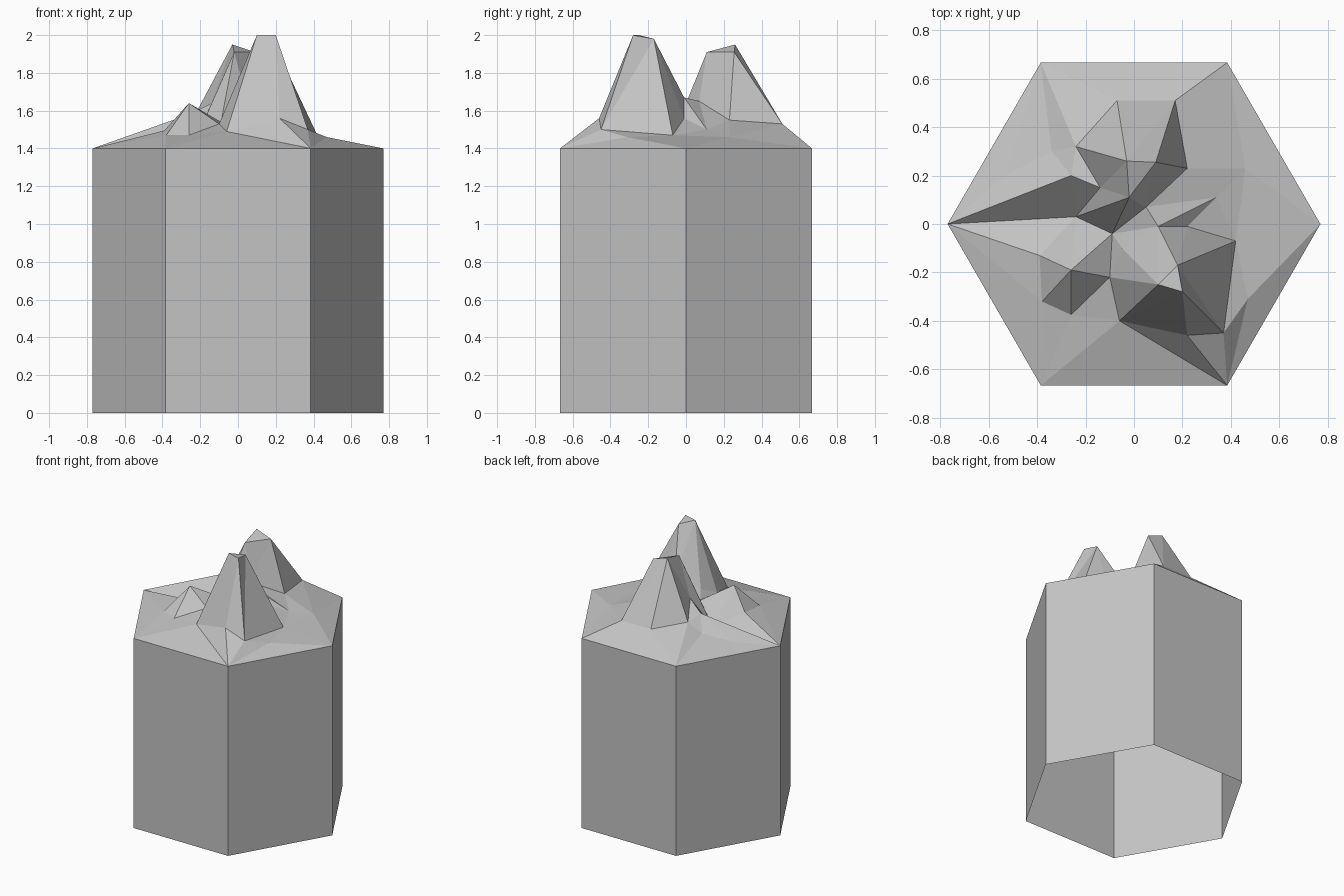
import bpy
import bmesh
from math import cos, sin, pi
from mathutils import Vector
from mathutils.geometry import delaunay_2d_cdt

RADIUS = 0.77
RIM_HEIGHT = 1.4

cube = bpy.data.objects.get("Cube")
if cube:
    bpy.data.objects.remove(cube)

# One stone grey material
stone = bpy.data.materials.new("stone grey")
stone.use_nodes = True
grey = (0.55, 0.55, 0.55, 1)
stone.diffuse_color = grey
stone.node_tree.nodes["Principled BSDF"].inputs["Base Color"].default_value = grey

# Hexagonal rim of the column, anticlockwise from +x
rim_names = ["rim_east", "rim_back_east", "rim_back_west",
             "rim_west", "rim_front_west", "rim_front_east"]
points = {}
for i, name in enumerate(rim_names):
    angle = i * pi / 3
    points[name] = (RADIUS * cos(angle), RADIUS * sin(angle), RIM_HEIGHT)

# Front peak: summit and foot
points.update(
    front_top_w=(0.1, -0.25, 2), front_top_s=(0.2, -0.28, 2),
    front_top_n=(0.18, -0.17, 1.98),
    front_foot_w=(-0.06, -0.4, 1.49), front_foot_s=(0.22, -0.46, 1.56),
    front_foot_e=(0.37, -0.45, 1.5), front_foot_ne=(0.42, -0.07, 1.47),
    saddle_e=(0.22, -0.01, 1.56), saddle=(0.1, -0.01, 1.67),
    valley_s=(-0.05, -0.1, 1.59), valley_w=(-0.1, -0.22, 1.53),
    valley=(-0.09, -0.04, 1.54))

# Back peak: summit and foot
points.update(
    back_top_n=(-0.03, 0.26, 1.95), back_top_e=(0.09, 0.255, 1.91),
    back_top_s=(-0.02, 0.11, 1.91),
    back_foot_nw=(-0.07, 0.51, 1.53), back_foot_ne=(0.17, 0.51, 1.53),
    back_foot_e=(0.22, 0.23, 1.55), back_foot_s=(0.05, 0.07, 1.65),
    shoulder=(-0.14, 0.15, 1.64), back_foot_w=(-0.24, 0.32, 1.555),
    ridge_w=(-0.26, 0.2, 1.58), hollow_w=(-0.24, 0.03, 1.41))

# Small side peak and the low ground
points.update(
    small_top=(-0.26, -0.19, 1.64), small_foot_n=(-0.39, -0.13, 1.495),
    small_foot_w=(-0.38, -0.32, 1.47), small_foot_s=(-0.26, -0.375, 1.47),
    spur_e=(0.34, 0.11, 1.5), ground_ne=(0.46, 0.23, 1.46),
    ground_se=(0.47, -0.31, 1.46), ground_w=(-0.53, 0.2, 1.44),
    ground_nw=(-0.34, 0.3, 1.49))

# Creases, each a chain of points joined by edges
creases = [
    "front_top_w front_top_s front_top_n front_top_w",
    "front_foot_w front_top_w valley_w front_foot_w",
    "front_foot_w front_top_s front_foot_s front_foot_w rim_front_east front_foot_s",
    "front_top_s front_foot_e front_top_n front_foot_ne front_foot_e front_foot_s",
    "front_foot_e rim_front_east",
    "front_top_w valley_s saddle front_top_w",
    "saddle front_top_n saddle_e saddle spur_e saddle_e front_foot_ne spur_e",
    "valley_w valley_s valley saddle back_foot_s valley",
    "back_foot_s spur_e back_foot_e",
    "valley_w small_top valley hollow_w rim_west small_foot_n small_top",
    "small_foot_n small_foot_w small_top small_foot_s small_foot_w",
    "small_foot_s valley_w",
    "back_top_n back_top_e back_top_s back_top_n",
    "back_foot_nw back_top_n back_foot_w back_foot_nw back_foot_ne",
    "back_top_n back_foot_ne back_top_e back_foot_e back_foot_ne",
    "back_foot_e back_foot_s back_top_e",
    "back_foot_s back_top_s valley",
    "back_top_s shoulder back_top_n",
    "back_top_s hollow_w shoulder ridge_w hollow_w",
    "shoulder back_foot_w ridge_w rim_west",
    "back_foot_w ground_nw ridge_w",
    " ".join(rim_names + rim_names[:1]),
]
names = list(points)
edges = set()
for crease in creases:
    chain = [names.index(n) for n in crease.split()]
    edges.update(tuple(sorted(pair)) for pair in zip(chain, chain[1:]))

# Triangulate the ground plan, then lift each point to its height
plan = [Vector(points[n][:2]) for n in names]
flat, _, triangles, sources, _, _ = delaunay_2d_cdt(
    plan, sorted(edges), [], 0, 0.0001)


def height(co, source):
    """Height of a plan point, blended from its neighbours if it is new."""
    if source and source[0] < len(names):
        return points[names[source[0]]][2]
    near = sorted(points.values(), key=lambda p: (Vector(p[:2]) - co).length)[:2]
    return sum(p[2] for p in near) / 2


bm = bmesh.new()
verts = [bm.verts.new((co.x, co.y, height(co, src)))
         for co, src in zip(flat, sources)]
for tri in triangles:
    face = bm.faces.new([verts[i] for i in tri])
    face.normal_update()
    if face.normal.z < 0:
        face.normal_flip()

# Column walls, dropped from the rim and left open underneath
rim = [e for e in bm.edges if e.is_boundary]
walls = bmesh.ops.extrude_edge_only(bm, edges=rim)
for v in walls["geom"]:
    if isinstance(v, bmesh.types.BMVert):
        v.co.z = 0
bmesh.ops.recalc_face_normals(bm, faces=bm.faces[:])
bm.normal_update()
if max(bm.faces, key=lambda f: f.calc_center_median().z).normal.z < 0:
    bmesh.ops.reverse_faces(bm, faces=bm.faces[:])

mesh = bpy.data.meshes.new("mountain_column")
bm.to_mesh(mesh)
bm.free()
mesh.materials.append(stone)
column = bpy.data.objects.new("mountain_column", mesh)
bpy.context.collection.objects.link(column)
